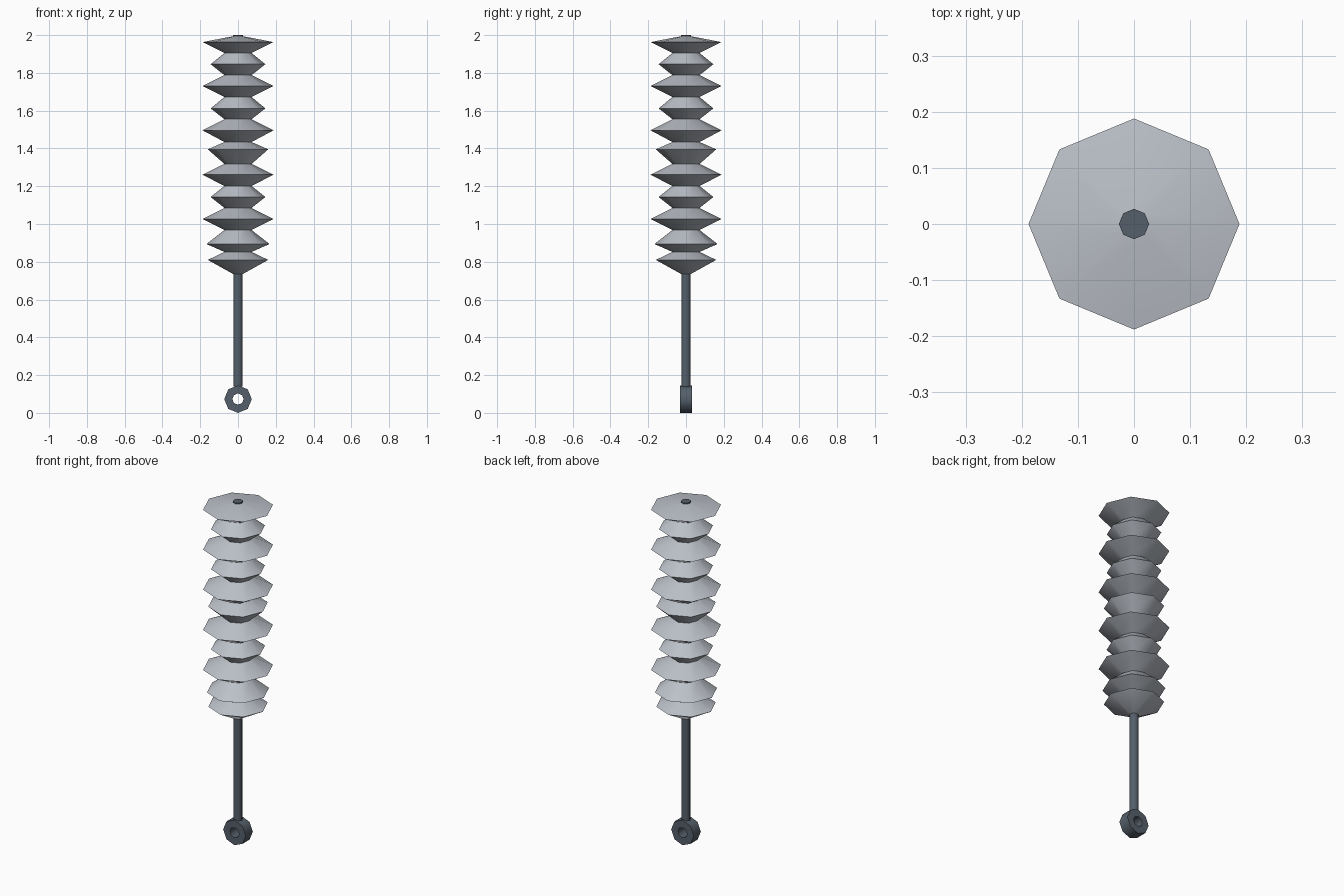
import bpy, bmesh, math
from math import cos, sin, tau

cube = bpy.data.objects.get("Cube")
if cube:
    bpy.data.objects.remove(cube, do_unlink=True)

SIDES = 8


def material(name, color):
    m = bpy.data.materials.new(name)
    m.use_nodes = True
    m.diffuse_color = color
    m.node_tree.nodes["Principled BSDF"].inputs["Base Color"].default_value = color
    return m


pale = material("pale grey", (0.50, 0.53, 0.58, 1))
steel = material("dark steel", (0.09, 0.115, 0.145, 1))


def lathe(name, profile, mat, closed=False, axis="Z", height=0):
    """Turn a (radius, offset) profile about an axis, with eight sides."""
    bm = bmesh.new()
    rings = []
    for r, h in profile:
        ring = []
        for i in range(SIDES):
            a = tau * i / SIDES
            if axis == "Z":
                co = (r * cos(a), r * sin(a), h + height)
            else:
                co = (r * cos(a), h, r * sin(a) + height)
            ring.append(bm.verts.new(co))
        rings.append(ring)
    pairs = list(zip(rings, rings[1:]))
    if closed:
        pairs.append((rings[-1], rings[0]))
    else:
        bm.faces.new(rings[0])
        bm.faces.new(rings[-1])
    for a, b in pairs:
        for i in range(SIDES):
            j = (i + 1) % SIDES
            bm.faces.new((a[i], a[j], b[j], b[i]))
    bmesh.ops.recalc_face_normals(bm, faces=bm.faces)
    mesh = bpy.data.meshes.new(name)
    bm.to_mesh(mesh)
    bm.free()
    mesh.materials.append(mat)
    ob = bpy.data.objects.new(name, mesh)
    bpy.context.collection.objects.link(ob)
    bpy.ops.object.select_all(action="DESELECT")
    ob.select_set(True)
    bpy.context.view_layer.objects.active = ob
    bpy.ops.object.shade_smooth_by_angle(angle=math.radians(50))
    return ob


# Bellows: each pleat is a rim (radius, height) with a narrow waist above it
rims = [(0.16, 0.81), (0.167, 0.894), (0.188, 1.027), (0.145, 1.143),
        (0.188, 1.261), (0.16, 1.395), (0.188, 1.496), (0.145, 1.612),
        (0.188, 1.73), (0.145, 1.846), (0.188, 1.963)]
waists = [0.852, 0.968, 1.085, 1.201, 1.318, 1.434, 1.555, 1.672, 1.788, 1.905]
profile = [(0.025, 0.735)]
for rim, waist in zip(rims, waists):
    profile += [rim, (0.072, waist)]
profile += [rims[-1], (0.027, 1.994)]
lathe("bellows", profile, pale)

# Rod running through the bellows, with its top end showing
lathe("rod", [(0.025, 0.14), (0.025, 1.9)], steel)
lathe("rod_cap", [(0.027, 1.9), (0.027, 2.0)], steel)

# Mounting eye at the lower end
w = 0.033
lathe("mounting_eye", [(0.073, -w), (0.073, w), (0.03, w), (0.03, -w)],
      steel, closed=True, axis="Y", height=0.073)
